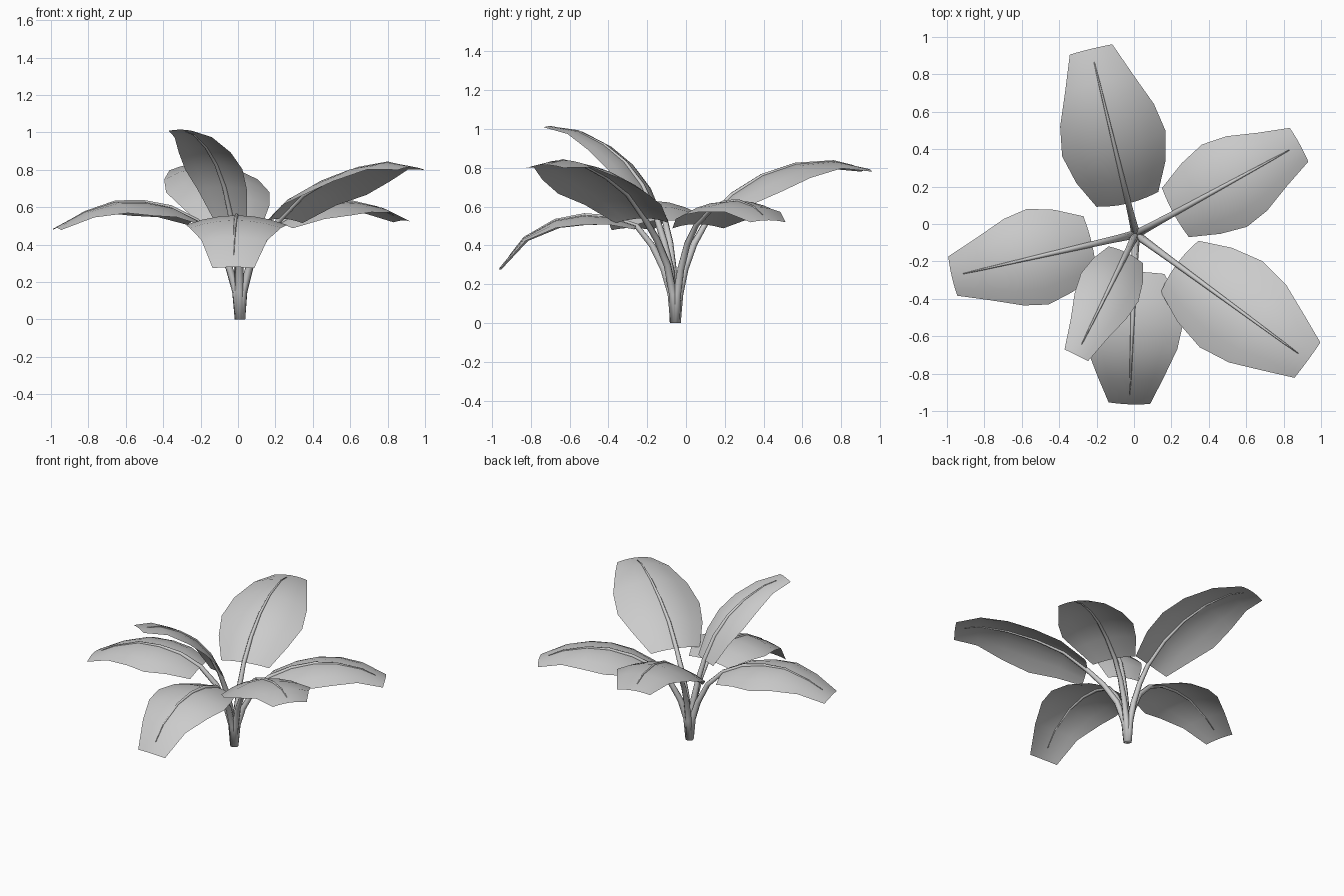
import bpy, bmesh, math
from mathutils import Vector

if "Cube" in bpy.data.objects:
    bpy.data.objects.remove(bpy.data.objects["Cube"])

CENTRE = Vector((0.01, -0.055, 0))
HALF_WIDTHS = (0.17, 0.245, 0.285, 0.258, 0.185, 0.117)   # blade outline, base to tip

# name, plan direction, width scale, arch, stem (r, z), blade midline (r, z)
LEAVES = [
    ("back", (-0.235, 0.97), 1.0, 1.1,
     [(0.004, 0), (0.02, 0.15), (0.05, 0.28), (0.10, 0.41)],
     [(0.17, 0.53), (0.30, 0.66), (0.46, 0.76), (0.64, 0.82), (0.84, 0.835), (1.02, 0.795)]),
    ("back_right", (0.875, 0.48), 0.88, 1.1,
     [(0.004, 0), (0.02, 0.15), (0.06, 0.28), (0.13, 0.41)],
     [(0.23, 0.51), (0.38, 0.585), (0.53, 0.625), (0.68, 0.63), (0.84, 0.60), (1.0, 0.53)]),
    ("front_right", (0.92, -0.675), 1.0, 1.1,
     [(0.004, 0), (0.02, 0.15), (0.07, 0.30), (0.16, 0.43)],
     [(0.27, 0.54), (0.42, 0.665), (0.60, 0.75), (0.79, 0.81), (0.98, 0.84), (1.14, 0.815)]),
    ("front", (-0.035, -0.91), 0.95, 0.7,
     [(0.004, 0), (0.02, 0.15), (0.06, 0.28), (0.12, 0.40)],
     [(0.20, 0.50), (0.33, 0.545), (0.47, 0.557), (0.62, 0.53), (0.78, 0.44), (0.91, 0.28)]),
    ("front_left", (-0.32, -0.65), 0.6, 1.3,
     [(0.004, 0), (0.015, 0.15), (0.03, 0.28), (0.065, 0.42)],
     [(0.11, 0.55), (0.19, 0.71), (0.29, 0.83), (0.41, 0.92), (0.56, 0.99), (0.72, 1.015)]),
    ("left", (-0.985, -0.225), 0.92, 1.1,
     [(0.004, 0), (0.02, 0.15), (0.06, 0.28), (0.13, 0.42)],
     [(0.24, 0.53), (0.38, 0.60), (0.53, 0.63), (0.68, 0.63), (0.85, 0.575), (1.01, 0.49)]),
]


def make_object(name, bm):
    bmesh.ops.recalc_face_normals(bm, faces=bm.faces)
    for f in bm.faces:
        f.smooth = True
    mesh = bpy.data.meshes.new(name)
    bm.to_mesh(mesh)
    bm.free()
    bpy.context.collection.objects.link(bpy.data.objects.new(name, mesh))


def frames(points, side):
    """Up-facing normal at each point of a midline lying in one vertical plane."""
    out = []
    for i in range(len(points)):
        t = points[min(i + 1, len(points) - 1)] - points[max(i - 1, 0)]
        out.append(side.cross(t.normalized()))
    return out


def bridge(bm, rows, closed):
    for a, b in zip(rows, rows[1:]):
        n = len(a)
        for j in range(n if closed else n - 1):
            k = (j + 1) % n
            bm.faces.new((a[j], a[k], b[k], b[j]))


def blade(name, points, side, scale, arch):
    bm = bmesh.new()
    rows = []
    for p, n, w in zip(points, frames(points, side), HALF_WIDTHS):
        row = []
        for j in range(-3, 4):
            s = w * scale * j / 3
            row.append(bm.verts.new(p + side * s - n * arch * s * s))
        rows.append(row)
    bridge(bm, rows, False)
    make_object(name, bm)


def stem(name, points, side, sides=6):
    bm = bmesh.new()
    normals = frames(points, side)
    normals[0] = side.cross(Vector((0, 0, 1)))     # level foot
    rows = []
    for i, (p, n) in enumerate(zip(points, normals)):
        r = 0.023 * (1 - i / (len(points) - 1)) ** 0.9 + 0.002
        rows.append([bm.verts.new(p + (side * math.cos(a) + n * math.sin(a)) * r)
                     for a in (2 * math.pi * k / sides for k in range(sides))])
    bridge(bm, rows, True)
    bm.faces.new(rows[0])
    bm.faces.new(rows[-1])
    make_object(name, bm)


for name, direction, scale, arch, stem_rz, blade_rz in LEAVES:
    d = Vector((*direction, 0)).normalized()
    side = d.cross(Vector((0, 0, 1)))
    to_3d = lambda rz: CENTRE + d * rz[0] + Vector((0, 0, rz[1]))
    mid = [to_3d(p) for p in blade_rz]
    blade(name + "_leaf_blade", mid, side, scale, arch)
    # stem carries on as the tapering midrib, stopping short of the tip
    rib = [to_3d(p) for p in stem_rz] + mid[:-1] + [mid[-2].lerp(mid[-1], 0.6)]
    stem(name + "_stem", rib, side)
